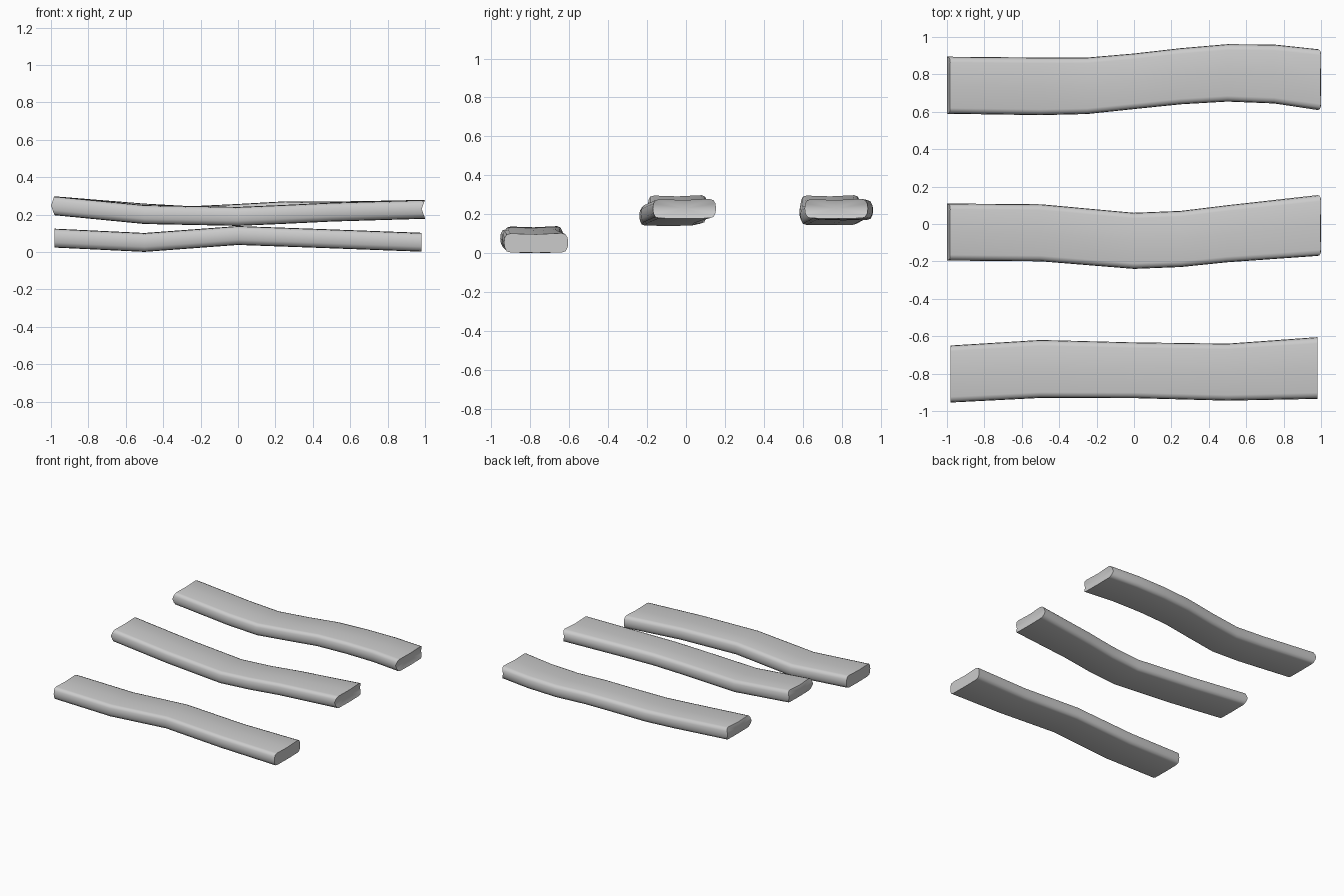
import bpy, bmesh, math

if "Cube" in bpy.data.objects:
    bpy.data.objects.remove(bpy.data.objects["Cube"])

# Half cross-section of a worn plank (across, up): bottom edge then top edge
SECTION = [(-.15, 0), (-.147, -.025), (-.138, -.044), (-.12, -.05), (0, -.052),
           (.12, -.05), (.138, -.044), (.147, -.025), (.15, 0), (.147, .025),
           (.138, .042), (.12, .049), (0, .043), (-.12, .047), (-.138, .042), (-.147, .025)]


def plank(name, stations, end_shift):
    """Sweep the section along stations (x, y, z, width); ends are bowed by end_shift."""
    bm = bmesh.new()
    rings = []
    last = len(stations) - 1
    for i, (x, y, z, w) in enumerate(stations):
        ring = []
        for u, v in SECTION:
            s = end_shift * (1 - abs(v) / .05) if i in (0, last) else 0
            ring.append(bm.verts.new((x + s, y + u * w / .3, z + v)))
        rings.append(ring)
    n = len(SECTION)
    for a, b in zip(rings, rings[1:]):
        for k in range(n):
            bm.faces.new((a[k], a[(k + 1) % n], b[(k + 1) % n], b[k]))
    # End caps fan around a shifted centre
    for i in (0, last):
        x, y, z, w = stations[i]
        c = bm.verts.new((x + end_shift, y, z))
        for k in range(n):
            bm.faces.new((rings[i][k], rings[i][(k + 1) % n], c))
    bmesh.ops.recalc_face_normals(bm, faces=bm.faces)
    me = bpy.data.meshes.new(name)
    bm.to_mesh(me)
    bm.free()
    ob = bpy.data.objects.new(name, me)
    bpy.context.collection.objects.link(ob)
    bpy.ops.object.select_all(action='DESELECT')
    ob.select_set(True)
    bpy.context.view_layer.objects.active = ob
    bpy.ops.object.shade_smooth_by_angle(angle=math.radians(50))


# Front, lower plank
plank("front_plank", [(-.98, -.802, .076, .305), (-.5, -.775, .053, .31), (0, -.782, .09, .298),
                      (.5, -.792, .072, .305), (.98, -.77, .054, .33)], 0)

# Middle plank
plank("middle_plank", [(-.982, -.043, .249, .305), (-.5, -.047, .202, .305), (0, -.09, .192, .3),
                       (.25, -.08, .203, .3), (.5, -.052, .215, .305), (1, -.008, .23, .325)], -.018)

# Back plank
plank("back_plank", [(-.982, .742, .249, .305), (-.5, .736, .21, .308), (-.25, .739, .196, .302),
                     (0, .763, .208, .297), (.25, .79, .222, .3), (.5, .808, .221, .307),
                     (.75, .802, .225, .315), (1, .772, .23, .325)], -.018)
